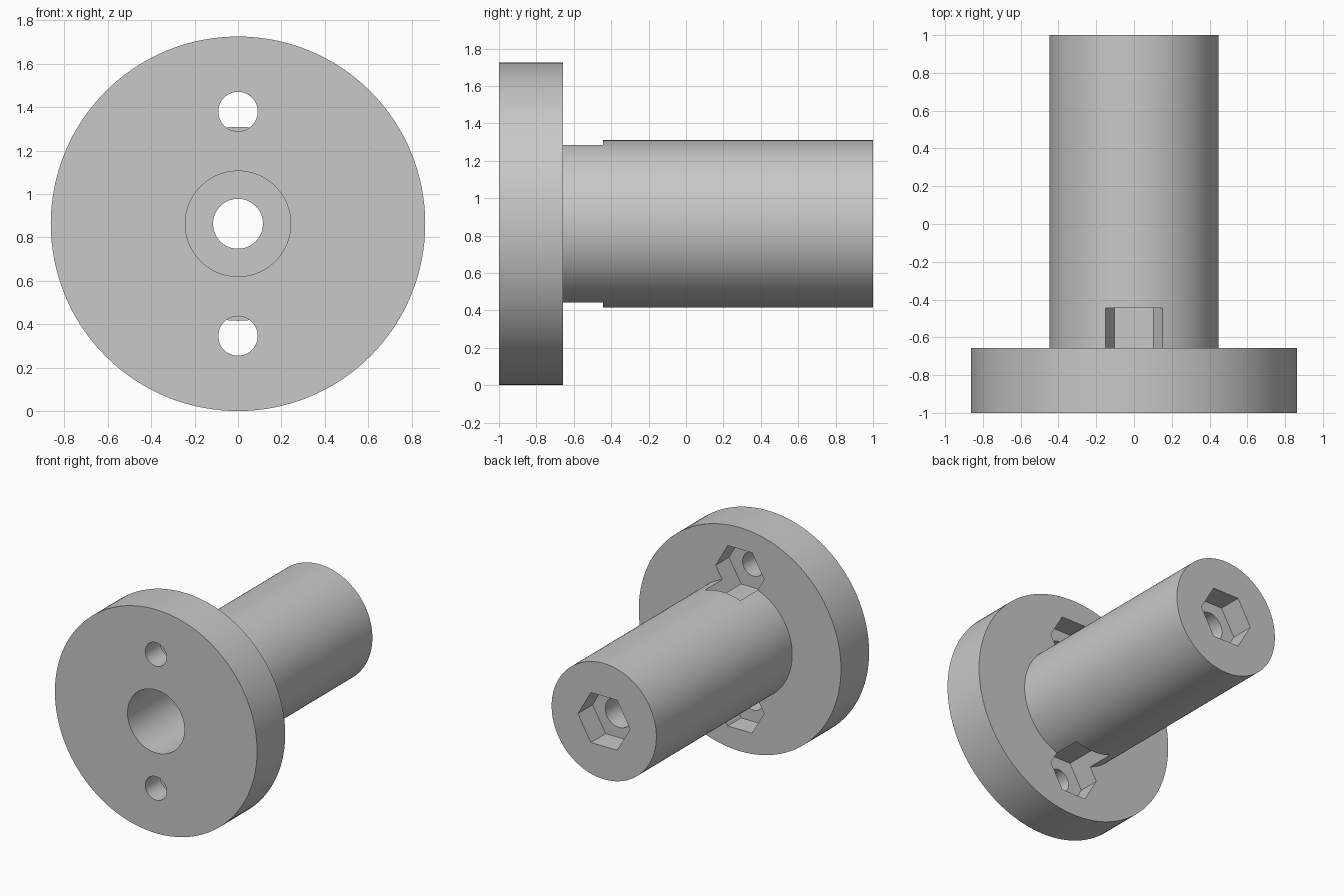
import bpy, bmesh
from math import sin, cos, pi

CENTRE_Z = 0.863      # height of the shaft axis
BOLT_OFFSET = 0.517   # distance of each bolt from the axis
FLANGE_BACK = -0.657

cube = bpy.data.objects.get("Cube")
if cube:
    bpy.data.objects.remove(cube, do_unlink=True)

grey = bpy.data.materials.new("plain grey")
grey.use_nodes = True
colour = (0.58, 0.58, 0.58, 1)
grey.diffuse_color = colour
grey.node_tree.nodes["Principled BSDF"].inputs["Base Color"].default_value = colour


def finish(bm, name):
    bmesh.ops.recalc_face_normals(bm, faces=bm.faces)
    mesh = bpy.data.meshes.new(name)
    bm.to_mesh(mesh)
    bm.free()
    mesh.materials.append(grey)
    obj = bpy.data.objects.new(name, mesh)
    bpy.context.collection.objects.link(obj)
    return obj


def ring(bm, radius, y, z, sides):
    angles = [2 * pi * i / sides for i in range(sides)]
    return [bm.verts.new((radius * cos(a), y, z + radius * sin(a))) for a in angles]


def bridge(bm, a, b):
    for i in range(len(a)):
        j = (i + 1) % len(a)
        bm.faces.new((a[i], a[j], b[j], b[i]))


def lathe(name, profile, sides=128):
    """Turn a closed (radius, y) profile about the shaft axis."""
    bm = bmesh.new()
    rings = [ring(bm, r, y, CENTRE_Z, sides) for r, y in profile]
    for a, b in zip(rings, rings[1:] + rings[:1]):
        bridge(bm, a, b)
    return finish(bm, name)


def prism(name, radius, y0, y1, z, sides):
    """Closed prism along y, with a corner pointing to +x."""
    bm = bmesh.new()
    a, b = ring(bm, radius, y0, z, sides), ring(bm, radius, y1, z, sides)
    bridge(bm, a, b)
    bm.faces.new(a)
    bm.faces.new(b)
    obj = finish(bm, name)
    obj.hide_render = True
    return obj


# Flange and shaft, with the wide front bore and narrow through hole
body = lathe("flanged_shaft", [
    (0.243, -1), (0.863, -1), (0.863, FLANGE_BACK), (0.447, FLANGE_BACK),
    (0.447, 1), (0.115, 1), (0.115, 0.5), (0.243, 0.5)])

# Hexagonal recess in the shaft end
cutters = [prism("end_recess_cutter", 0.223, 0.82, 1.1, CENTRE_Z, 6)]

# Bolt holes and nut pockets above and below the shaft
for side, label in ((1, "upper"), (-1, "lower")):
    z = CENTRE_Z + side * BOLT_OFFSET
    cutters.append(prism(label + "_nut_cutter", 0.207, -0.82, -0.445, z, 6))
    cutters.append(prism(label + "_bolt_cutter", 0.091, -1.1, -0.7, z, 64))

bpy.ops.object.select_all(action="DESELECT")
body.select_set(True)
bpy.context.view_layer.objects.active = body
for cutter in cutters:
    cut = body.modifiers.new(cutter.name, "BOOLEAN")
    cut.operation = "DIFFERENCE"
    cut.solver = "EXACT"
    cut.object = cutter
    bpy.ops.object.modifier_apply(modifier=cut.name)
for cutter in cutters:
    bpy.data.objects.remove(cutter, do_unlink=True)

bpy.ops.object.shade_smooth_by_angle(angle=pi / 6)
